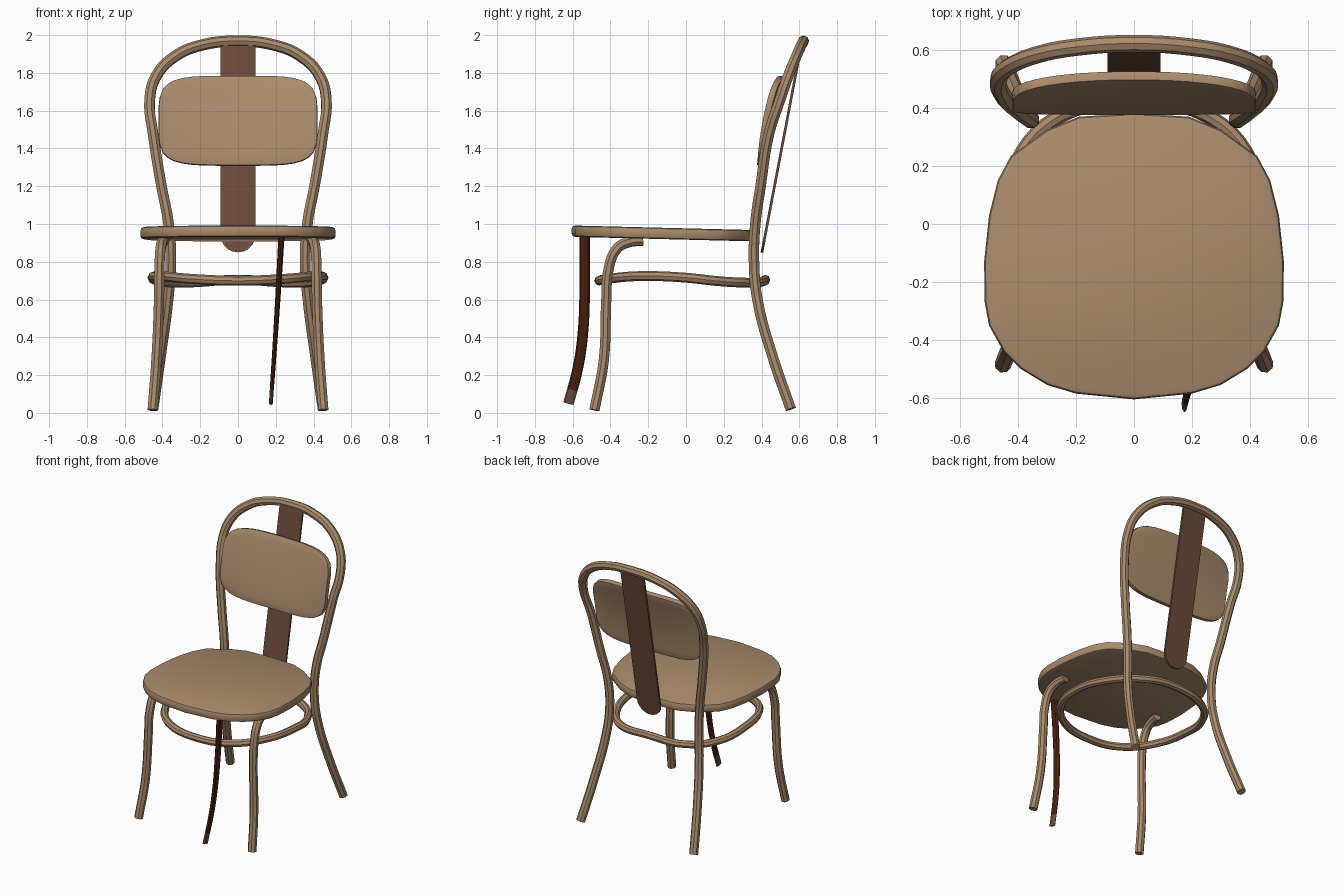
import bpy, bmesh, math

cube = bpy.data.objects.get("Cube")
if cube:
    bpy.data.objects.remove(cube, do_unlink=True)


def material(name, rgb):
    m = bpy.data.materials.new(name)
    m.use_nodes = True
    m.diffuse_color = (*rgb, 1)
    for node in m.node_tree.nodes:
        if node.type == 'BSDF_PRINCIPLED':
            node.inputs["Base Color"].default_value = (*rgb, 1)
            node.inputs["Roughness"].default_value = 0.7
    return m


wood = material("light wood", (0.40, 0.26, 0.15))
brown = material("brown wood", (0.15, 0.07, 0.042))
dark = material("dark red wood", (0.07, 0.014, 0.005))


def finish(obj, angle=40):
    """Apply modifiers or curve settings and smooth the surface."""
    bpy.ops.object.select_all(action='DESELECT')
    obj.select_set(True)
    bpy.context.view_layer.objects.active = obj
    bpy.ops.object.convert(target='MESH')
    bpy.ops.object.shade_smooth_by_angle(angle=math.radians(angle))
    return bpy.context.object


def tube(name, points, radius, mat, cyclic=False):
    """Smooth bent rod through the given points."""
    data = bpy.data.curves.new(name, 'CURVE')
    data.dimensions = '3D'
    data.resolution_u = 5
    data.bevel_depth = radius
    data.bevel_resolution = 2
    data.use_fill_caps = True
    spline = data.splines.new('BEZIER')
    spline.bezier_points.add(len(points) - 1)
    for bp, p in zip(spline.bezier_points, points):
        bp.co = p
        bp.handle_left_type = bp.handle_right_type = 'AUTO'
    spline.use_cyclic_u = cyclic
    data.materials.append(mat)
    obj = bpy.data.objects.new(name, data)
    bpy.context.collection.objects.link(obj)
    return finish(obj)


def mesh_object(name, bm, mat):
    bmesh.ops.recalc_face_normals(bm, faces=bm.faces)
    data = bpy.data.meshes.new(name)
    bm.to_mesh(data)
    bm.free()
    data.materials.append(mat)
    obj = bpy.data.objects.new(name, data)
    bpy.context.collection.objects.link(obj)
    return obj


def prism(bm, outline, offset):
    """Closed slab from an outline of 3D points."""
    face = bm.faces.new([bm.verts.new(p) for p in outline])
    new = bmesh.ops.extrude_face_region(bm, geom=[face])["geom"]
    moved = [v for v in new if isinstance(v, bmesh.types.BMVert)]
    bmesh.ops.translate(bm, verts=moved, vec=offset)


def bevel(obj, width, segments=2):
    mod = obj.modifiers.new("rounded edge", 'BEVEL')
    mod.width = width
    mod.segments = segments
    mod.limit_method = 'ANGLE'
    mod.angle_limit = math.radians(50)


def mirrored(half):
    """Full loop from a half profile whose ends lie on the centre line."""
    return half + [(-p[0], *p[1:]) for p in reversed(half[1:-1])]


# Seat: rounded slab, sloping slightly to the back
half_seat = [(0, -.605), (.2, -.585), (.3, -.555), (.39, -.5), (.45, -.44),
             (.5, -.35), (.515, -.27), (.517, -.13), (.5, .03), (.47, .15),
             (.425, .235), (.3, .325), (.19, .37), (0, .382)]
bm = bmesh.new()
prism(bm, [(x, y, .917 - .025 * y) for x, y in mirrored(half_seat)], (0, 0, .06))
seat = mesh_object("seat", bm, wood)
bevel(seat, .016)
finish(seat)

# Back frame: one bent rod from foot to foot over the top
half_frame = [(0, .622, 1.968), (.18, .612, 1.95), (.33, .585, 1.89),
              (.435, .54, 1.78), (.468, .495, 1.65), (.45, .44, 1.48),
              (.405, .395, 1.2), (.367, .367, 1), (.355, .36, .8),
              (.37, .378, .6), (.41, .458, .3), (.45, .555, .02)]
left_to_right = [(-x, y, z) for x, y, z in reversed(half_frame[1:])] + half_frame
tube("back_frame_and_rear_legs", left_to_right, .03, wood)

# Front legs: bent back under the seat
for side, label in ((1, "left"), (-1, "right")):
    path = [(.452, -.485, .015), (.432, -.435, .28), (.418, -.422, .6),
            (.416, -.41, .76), (.41, -.365, .87), (.4, -.3, .905), (.39, -.23, .912)]
    tube("front_leg_" + label, [(side * x, y, z) for x, y, z in path], .029, wood)

# Stretcher ring between the legs
half_ring = [(0, -.46, .7), (.25, -.41, .71), (.405, -.25, .724), (.452, -.03, .718),
             (.41, .2, .695), (.26, .37, .69), (0, .42, .705)]
tube("stretcher_ring", mirrored(half_ring), .026, wood, cyclic=True)

# Backrest panel: gently curved rounded rectangle
bm = bmesh.new()
columns, rows, power = 20, 10, 4.5
grid = []
for i in range(columns + 1):
    u = math.sin((i / columns - .5) * math.pi) * .998
    height = (1 - abs(u) ** power) ** (1 / power)
    line = []
    for j in range(rows + 1):
        v = (2 * j / rows - 1) * height
        t = (v + 1) / 2
        y = .392 + .06 * t + .06 * t * t - .03 * t * u * u
        line.append(bm.verts.new((.42 * u, y, 1.545 + .235 * v)))
    grid.append(line)
for a, b in zip(grid, grid[1:]):
    for j in range(rows):
        bm.faces.new((a[j], b[j], b[j + 1], a[j + 1]))
panel = mesh_object("backrest_panel", bm, wood)
solid = panel.modifiers.new("thickness", 'SOLIDIFY')
solid.thickness = .032
solid.offset = 0
bevel(panel, .01)
finish(panel)

# Back slat: thin leaning board with a rounded lower end
bm = bmesh.new()
arc = [math.pi * (1 + k / 10) for k in range(11)]
outline = [(.092 * math.cos(a), .942 + .092 * math.sin(a)) for a in arc]
outline += [(.092, 1.95), (-.092, 1.95)]
prism(bm, [(x, .395 + .19 * (z - .85), z) for x, z in outline], (0, .014, 0))
finish(mesh_object("back_slat", bm, brown))

# Loose dark strip in front: flattened rod with a lighter tip
strip_path = [(.23, -.537, .94), (.215, -.536, .65), (.2, -.548, .4),
              (.188, -.574, .23), (.174, -.622, .05)]
strip = tube("dark_front_strip", strip_path, .028, dark)
strip.data.materials.append(brown)
for v in strip.data.vertices:
    z = v.co.z
    centre = .1705 + .064 * z
    v.co.x = centre + (v.co.x - centre) * (.35 + .25 * z)
for face in strip.data.polygons:
    face.material_index = int(face.center.z < .12)
